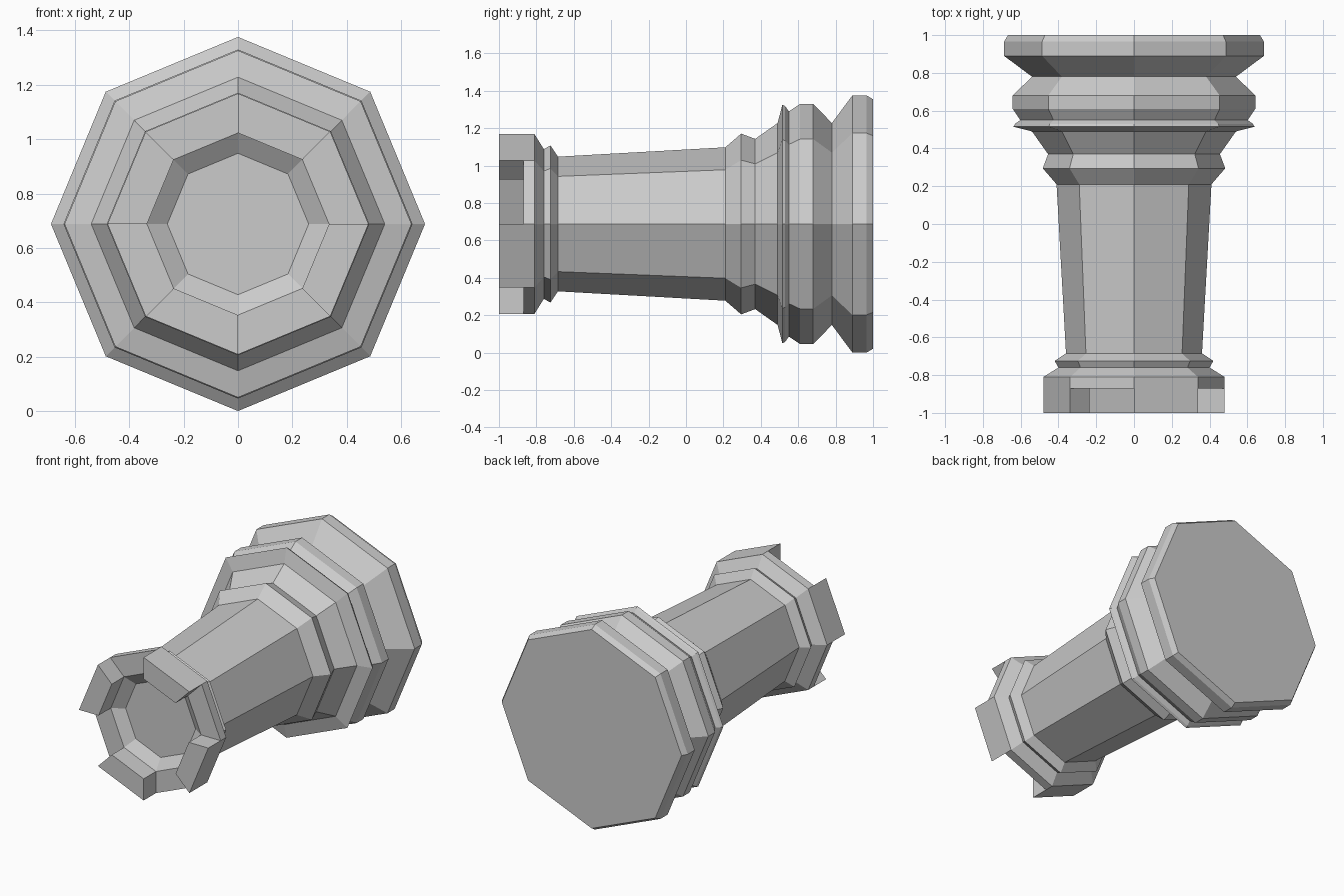
import bpy, bmesh
from math import cos, sin, tau

if "Cube" in bpy.data.objects:
    bpy.data.objects.remove(bpy.data.objects["Cube"])

SIDES = 8
AXIS_Z = 0.688


def lathe(name, profile, cap_start=False, cap_end=False, raise_ring=None, height=0):
    """Eight-sided turning around the y axis; profile is (y, radius) from back to front."""
    bm = bmesh.new()
    rings = [[bm.verts.new((r * cos(tau * k / SIDES), y, AXIS_Z + r * sin(tau * k / SIDES)))
              for k in range(SIDES)] for y, r in profile]
    bands = []
    for a, b in zip(rings, rings[1:]):
        bands.append([bm.faces.new((a[k], a[(k + 1) % SIDES], b[(k + 1) % SIDES], b[k]))
                      for k in range(SIDES)])
    if cap_start:
        bm.faces.new(rings[0][::-1])
    if cap_end:
        bm.faces.new(rings[-1])
    # Every other rim face becomes a battlement
    if raise_ring is not None:
        res = bmesh.ops.extrude_discrete_faces(bm, faces=bands[raise_ring][1::2])
        verts = {v for f in res["faces"] for v in f.verts}
        bmesh.ops.translate(bm, verts=list(verts), vec=(0, -height, 0))
    mesh = bpy.data.meshes.new(name)
    bm.to_mesh(mesh)
    bm.free()
    obj = bpy.data.objects.new(name, mesh)
    bpy.context.collection.objects.link(obj)
    return obj


# Moulded foot with flat underside
lathe("foot", [(1, 0.667), (0.965, 0.688), (0.89, 0.688), (0.78, 0.54), (0.68, 0.642),
               (0.61, 0.642), (0.55, 0.602), (0.53, 0.63), (0.515, 0.638), (0.49, 0.54),
               (0.37, 0.455), (0.295, 0.483), (0.21, 0.41)], cap_start=True)

# Tapered shaft
lathe("shaft", [(0.21, 0.41), (-0.685, 0.36)])

# Crown with sunken floor and four battlements
lathe("crown", [(-0.685, 0.36), (-0.725, 0.42), (-0.76, 0.40), (-0.81, 0.48),
                (-0.87, 0.48), (-0.87, 0.335), (-0.82, 0.26)],
      cap_end=True, raise_ring=4, height=0.13)
